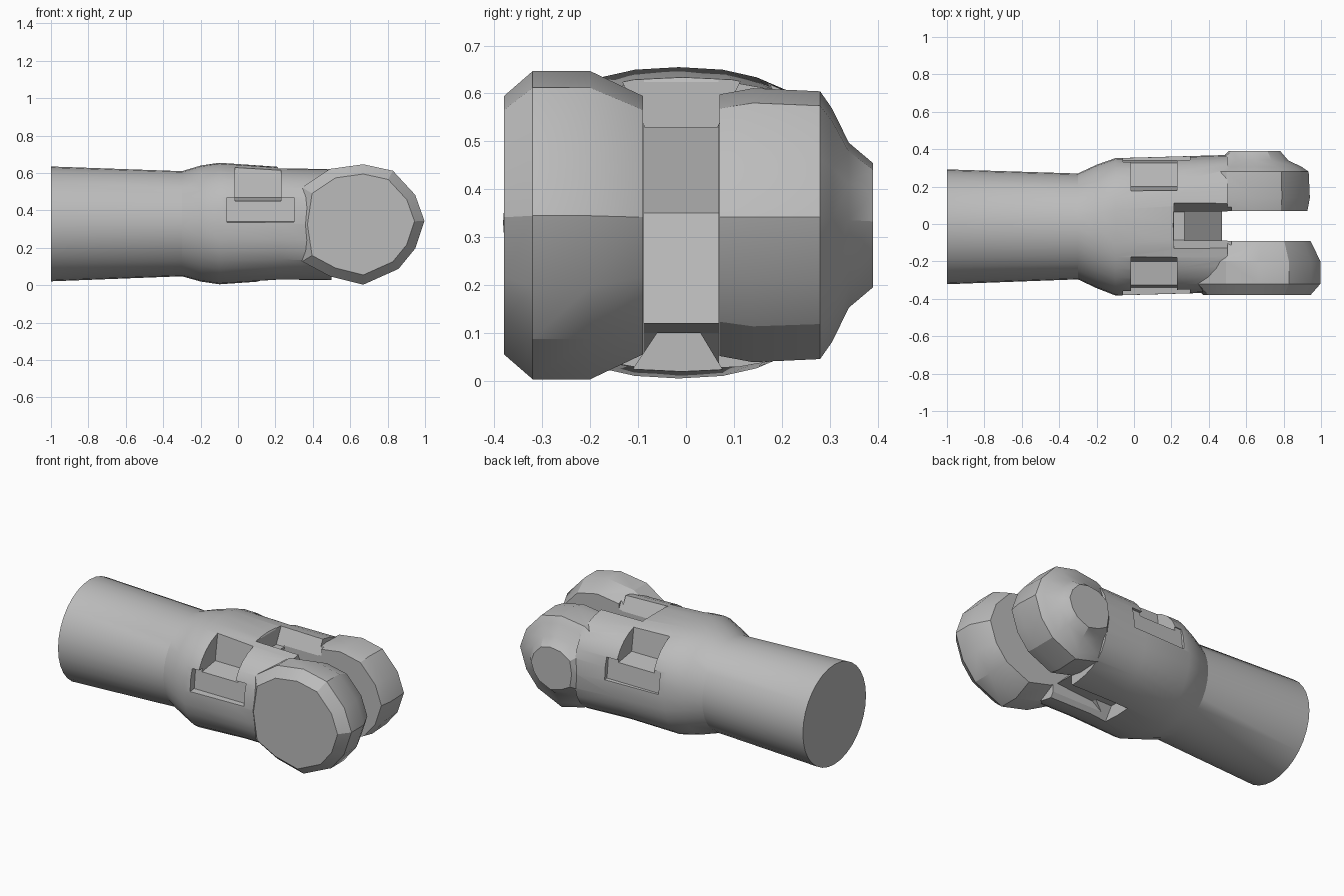
import bpy, bmesh, math

cube = bpy.data.objects.get("Cube")
if cube:
    bpy.data.objects.remove(cube, do_unlink=True)

steel = bpy.data.materials.new("grey steel")
steel.use_nodes = True
GREY = (0.5, 0.5, 0.5, 1)
steel.diffuse_color = GREY
steel.node_tree.nodes["Principled BSDF"].inputs["Base Color"].default_value = GREY


def loft(name, rings):
    """Closed mesh through a list of equal-length point rings."""
    bm = bmesh.new()
    rows = [[bm.verts.new(p) for p in ring] for ring in rings]
    n = len(rows[0])
    for a, b in zip(rows, rows[1:]):
        for i in range(n):
            bm.faces.new((a[i], a[(i + 1) % n], b[(i + 1) % n], b[i]))
    bm.faces.new(rows[0])
    bm.faces.new(rows[-1])
    bmesh.ops.recalc_face_normals(bm, faces=bm.faces)
    mesh = bpy.data.meshes.new(name)
    bm.to_mesh(mesh)
    bm.free()
    mesh.materials.append(steel)
    obj = bpy.data.objects.new(name, mesh)
    bpy.context.collection.objects.link(obj)
    return obj


def section(x, cy, cz, ry, rz, power, n=32):
    """Rounded-square ring across the rod; power 1 gives an ellipse."""
    pts = []
    for i in range(n):
        a = 2 * math.pi * i / n
        c, s = math.cos(a), math.sin(a)
        pts.append((x, cy + ry * math.copysign(abs(c) ** power, c),
                    cz + rz * math.copysign(abs(s) ** power, s)))
    return pts


def combine(base, tool, operation):
    mod = base.modifiers.new(operation, 'BOOLEAN')
    mod.operation = operation
    mod.solver = 'EXACT'
    mod.object = tool
    bpy.context.view_layer.objects.active = base
    bpy.ops.object.modifier_apply(modifier=mod.name)
    bpy.data.objects.remove(tool, do_unlink=True)


def cut_along_x(base, profile, x0, x1, side=1):
    """Remove a prism with a (y, z) profile running from x0 to x1."""
    tool = loft("cutter", [[(x, side * y, z) for y, z in profile] for x in (x0, x1)])
    combine(base, tool, 'DIFFERENCE')


# Round shaft flaring into the squarer fork root
rod = loft("fork_rod", [
    section(-1.0, -0.015, 0.328, 0.307, 0.307, 1),
    section(-0.3, -0.013, 0.329, 0.283, 0.281, 1),
    section(-0.2, -0.013, 0.33, 0.33, 0.31, 0.95),
    section(-0.1, -0.015, 0.33, 0.367, 0.325, 0.85),
    section(0.22, -0.006, 0.33, 0.367, 0.303, 0.78),
    section(0.5, 0.002, 0.325, 0.367, 0.3, 0.74),
])

# Fork arms: rounded outline in side view, lofted through the arm's thickness
OUTLINE = [(0.33, 0.02), (0.28, 0.16), (0.16, 0.29), (0, 0.325), (-0.18, 0.3),
           (-0.33, 0.2), (-0.36, 0), (-0.33, -0.2), (-0.18, -0.28),
           (0, -0.325), (0.19, -0.24), (0.28, -0.13)]


def arm(name, cx, layers):
    return loft(name, [[(cx + x * s, y, 0.325 + z * s) for x, z in OUTLINE]
                       for y, s in layers])


combine(rod, arm("right_arm", 0.67,
                 [(-0.38, 0.83), (-0.32, 0.99), (-0.2, 0.99), (-0.09, 0.83)]), 'UNION')
combine(rod, arm("left_arm", 0.65,
                 [(0.07, 0.84), (0.14, 0.88), (0.28, 0.86), (0.305, 0.75),
                  (0.34, 0.53), (0.39, 0.4)]), 'UNION')

# Slot between the arms, with a stepped floor
floor = [(0.2, 0.8), (0.2, 0.65), (0.27, 0.53), (0.24, 0.35), (0.47, 0.12),
         (0.22, 0.1), (0.12, 0.03), (0.12, -0.1), (1.2, -0.1), (1.2, 0.8)]
combine(rod, loft("slot_cutter", [[(x, y, z) for x, z in floor]
                                  for y in (-0.088, 0.068)]), 'DIFFERENCE')

# Flared mouths of the slot above and below
cut_along_x(rod, [(-0.085, 0.53), (0.065, 0.53), (0.15, 0.7), (-0.17, 0.7)], 0.215, 0.52)
cut_along_x(rod, [(-0.06, 0.1), (0.03, 0.1), (0.12, -0.05), (-0.16, -0.05)], 0.11, 0.52)

# Corner notches on the upper shoulders, each above a shallow side ledge
notch = [(0.165, 0.7), (0.2, 0.47), (0.45, 0.43), (0.45, 0.7)]
ledge = [(0.325, 0.47), (0.34, 0.34), (0.45, 0.33), (0.45, 0.47)]
for side in (-1, 1):
    cut_along_x(rod, notch, -0.015, 0.23, side)
    cut_along_x(rod, ledge, -0.06, 0.3, side)

bpy.ops.object.select_all(action='DESELECT')
rod.select_set(True)
bpy.context.view_layer.objects.active = rod
bpy.ops.object.shade_smooth_by_angle(angle=math.radians(25))
